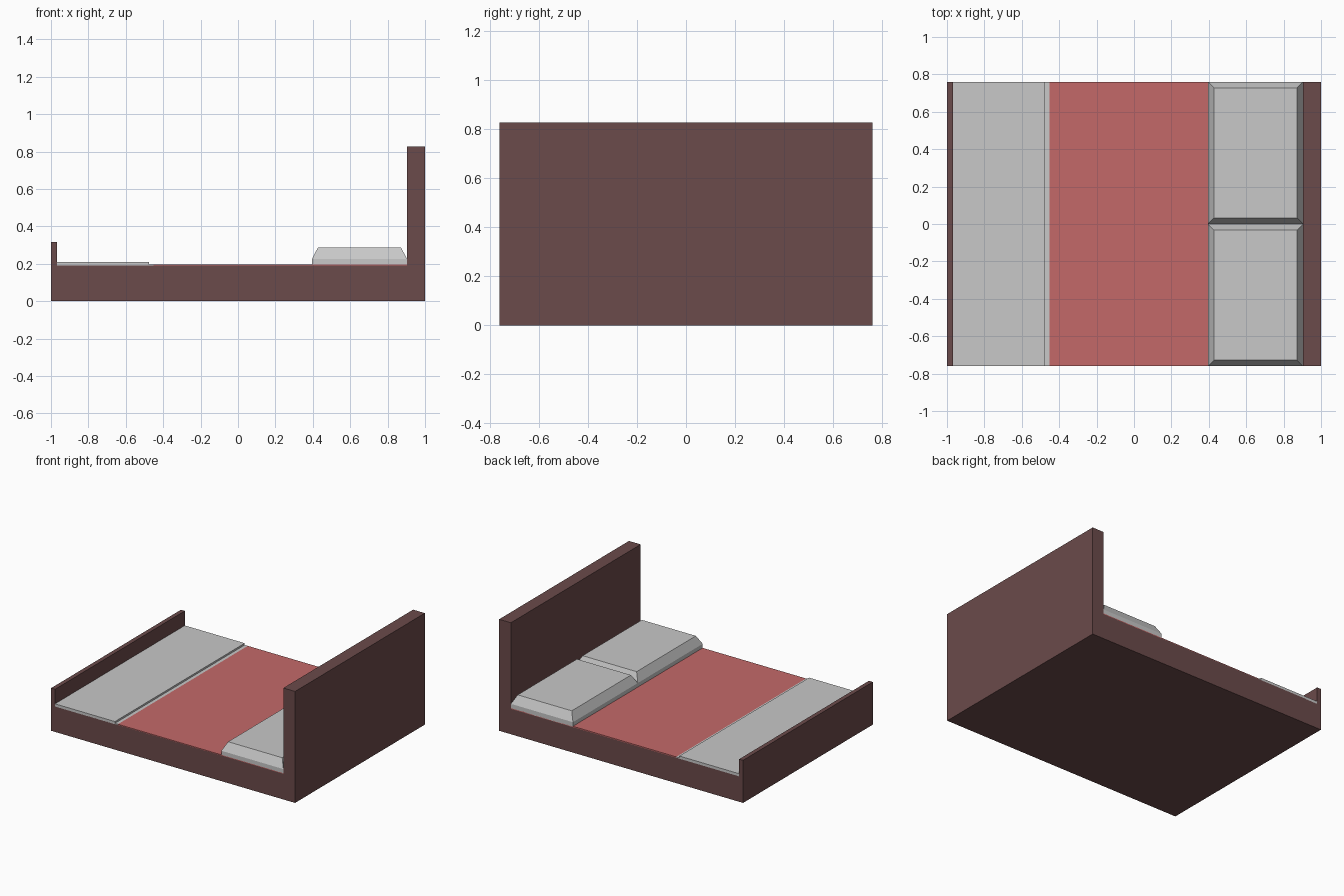
import bpy, bmesh

if "Cube" in bpy.data.objects:
    bpy.data.objects.remove(bpy.data.objects["Cube"])


def material(name, rgb):
    m = bpy.data.materials.new(name)
    m.diffuse_color = (*rgb, 1)
    m.use_nodes = True
    m.node_tree.nodes["Principled BSDF"].inputs["Base Color"].default_value = m.diffuse_color
    return m


wood = material("dark wood", (0.147, 0.069, 0.069))
red = material("red blanket", (0.552, 0.141, 0.141))
linen = material("light grey linen", (0.58, 0.58, 0.58))


def finish(name, bm, mat):
    bmesh.ops.recalc_face_normals(bm, faces=bm.faces)
    mesh = bpy.data.meshes.new(name)
    bm.to_mesh(mesh)
    bm.free()
    mesh.materials.append(mat)
    obj = bpy.data.objects.new(name, mesh)
    bpy.context.collection.objects.link(obj)


def box(name, x0, x1, z0, z1, mat, half_width=0.76):
    prism(name, [(x0, z0), (x1, z0), (x1, z1), (x0, z1)], mat, half_width)


def prism(name, profile, mat, half_width=0.76):
    bm = bmesh.new()
    face = bm.faces.new([bm.verts.new((x, -half_width, z)) for x, z in profile])
    ext = bmesh.ops.extrude_face_region(bm, geom=[face])
    verts = [v for v in ext["geom"] if isinstance(v, bmesh.types.BMVert)]
    bmesh.ops.translate(bm, verts=verts, vec=(0, 2 * half_width, 0))
    finish(name, bm, mat)


def pillow(name, x0, x1, y0, y1):
    # straight sides with a bevelled top, lofted from stacked rectangles
    bm = bmesh.new()
    rings = []
    for z, i in ((0.19, 0), (0.225, 0), (0.288, 0.033)):
        rings.append([bm.verts.new(p) for p in (
            (x0 + i, y0 + i, z), (x1 - i, y0 + i, z),
            (x1 - i, y1 - i, z), (x0 + i, y1 - i, z))])
    bm.faces.new(rings[0])
    bm.faces.new(rings[-1])
    for a, b in zip(rings, rings[1:]):
        for k in range(4):
            n = (k + 1) % 4
            bm.faces.new((a[k], a[n], b[n], b[k]))
    finish(name, bm, linen)


# Frame with low footboard and tall headboard
prism("bed_frame", [(-1, 0), (1, 0), (1, 0.826), (0.904, 0.826), (0.904, 0.19),
                    (-0.968, 0.19), (-0.968, 0.316), (-1, 0.316)], wood)

# Bedding: red blanket, flat sheet strip and thicker folded throw
box("blanket", -0.452, 0.904, 0.188, 0.195, red)
box("sheet_strip", -0.477, -0.452, 0.188, 0.195, linen)
box("folded_throw", -0.968, -0.477, 0.188, 0.208, linen)

# Two pillows side by side
pillow("pillow_left", 0.395, 0.904, 0, 0.76)
pillow("pillow_right", 0.395, 0.904, -0.76, 0)
